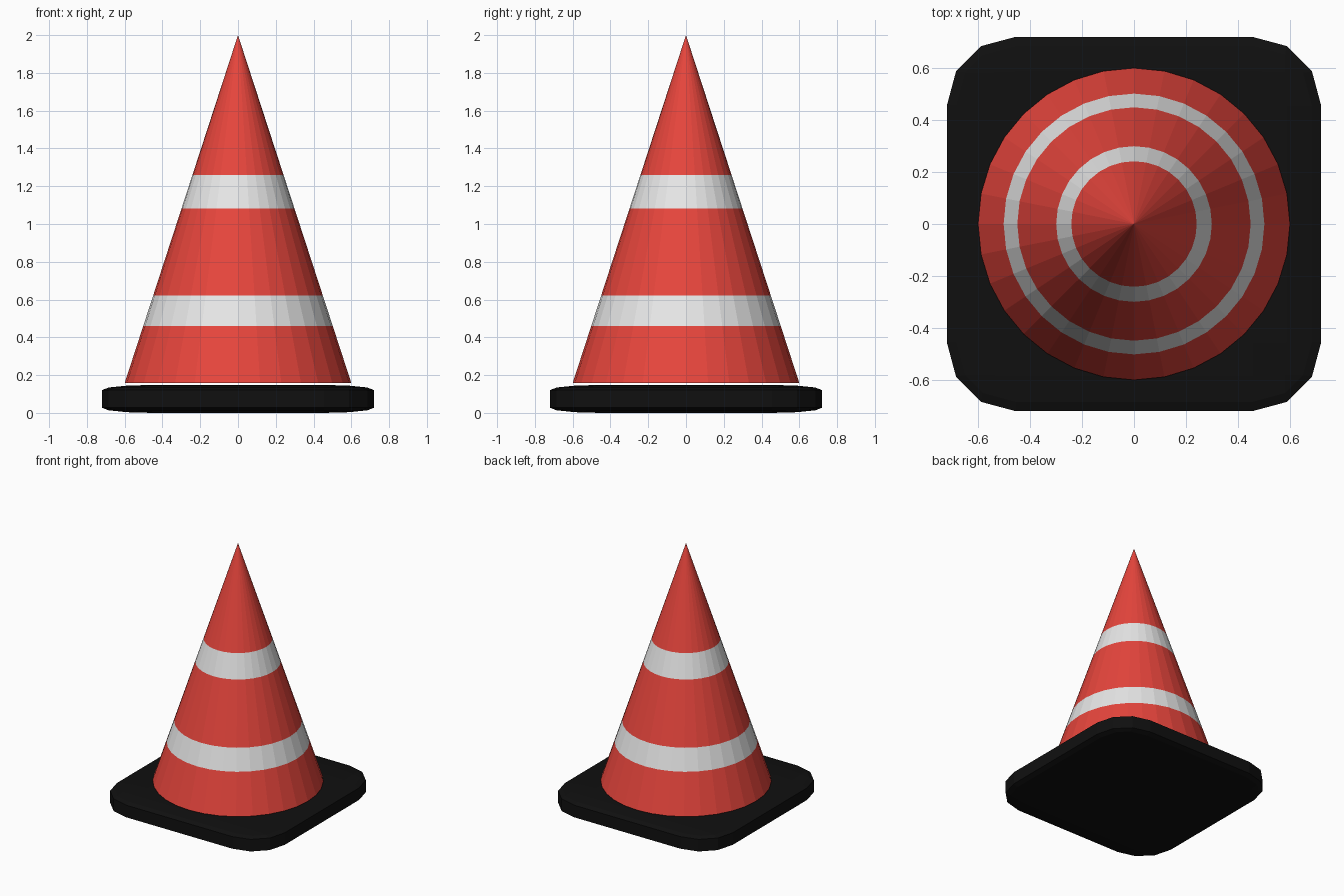
import bpy
import bmesh

default_cube = bpy.data.objects.get("Cube")
if default_cube:
    bpy.data.objects.remove(default_cube, do_unlink=True)


def make_material(name, color):
    mat = bpy.data.materials.new(name)
    mat.use_nodes = True
    mat.diffuse_color = (*color, 1)
    mat.node_tree.nodes["Principled BSDF"].inputs["Base Color"].default_value = (*color, 1)
    return mat


def make_object(name, bm, materials):
    mesh = bpy.data.meshes.new(name)
    bm.to_mesh(mesh)
    bm.free()
    for mat in materials:
        mesh.materials.append(mat)
    obj = bpy.data.objects.new(name, mesh)
    bpy.context.collection.objects.link(obj)
    return obj


red = make_material("cone red", (0.8, 0.06, 0.046))
white = make_material("stripe white", (0.8, 0.8, 0.8))
black = make_material("rubber black", (0.005, 0.005, 0.005))

# Rubber base: a rounded cube squashed flat
BASE_HEIGHT, BASE_WIDTH = 0.148, 1.44
bm = bmesh.new()
bmesh.ops.create_cube(bm, size=BASE_WIDTH)
base = make_object("base", bm, [black])
base.location.z = BASE_HEIGHT / 2
base.scale.z = BASE_HEIGHT / BASE_WIDTH
bevel = base.modifiers.new("rounded corners", "BEVEL")
bevel.width = 0.265
bevel.segments = 3

# Cone body, cut at the stripe edges
CONE_BOTTOM, CONE_TOP = 0.158, 2.0
STRIPES = [(0.46, 0.622), (1.081, 1.259)]
bm = bmesh.new()
bmesh.ops.create_cone(bm, cap_ends=True, segments=32, radius1=0.6, radius2=0,
                      depth=CONE_TOP - CONE_BOTTOM)
bmesh.ops.translate(bm, verts=bm.verts, vec=(0, 0, (CONE_TOP + CONE_BOTTOM) / 2))
bmesh.ops.remove_doubles(bm, verts=bm.verts, dist=0.0001)
for stripe in STRIPES:
    for height in stripe:
        bmesh.ops.bisect_plane(bm, geom=bm.verts[:] + bm.edges[:] + bm.faces[:],
                               plane_co=(0, 0, height), plane_no=(0, 0, 1))

# White stripes by height
for face in bm.faces:
    z = face.calc_center_median().z
    face.material_index = int(any(low < z < high for low, high in STRIPES))
make_object("cone", bm, [red, white])
